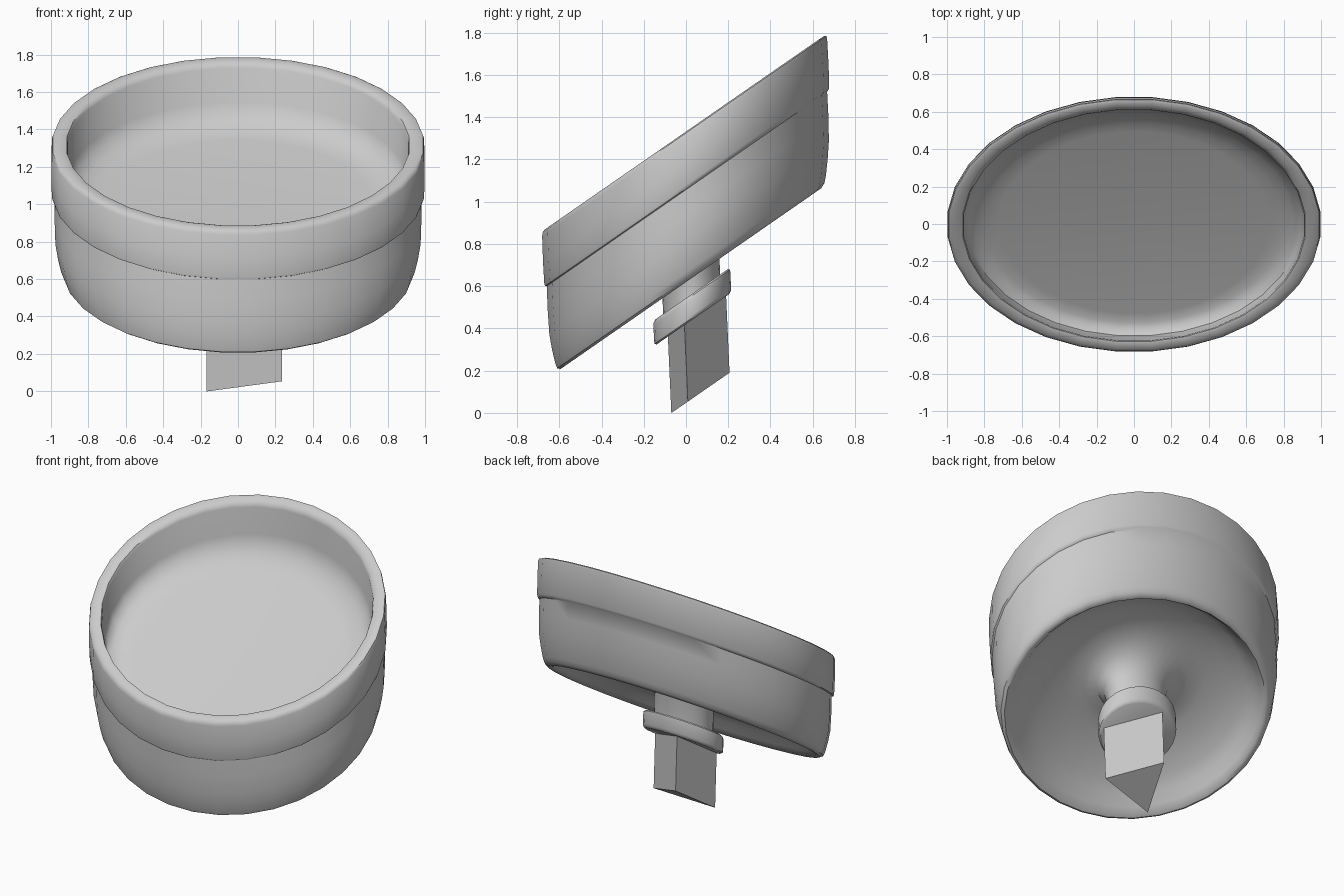
import bpy
import bmesh
import math

cube = bpy.data.objects.get("Cube")
if cube:
    bpy.data.objects.remove(cube, do_unlink=True)

grey = bpy.data.materials.new("plain grey")
grey.use_nodes = True
tone = (0.6, 0.6, 0.6, 1)
grey.diffuse_color = tone
grey.node_tree.nodes["Principled BSDF"].inputs["Base Color"].default_value = tone


def slanted(radius, angle, height):
    """Place a turned point on the squashed, slanted axis."""
    s = radius * math.sin(angle)
    return (radius * math.cos(angle),
            0.678 * s - 0.045 * (height - 1.16),
            height + 0.47 * s)


def turned(name, profile, sides, start, sharp=38):
    """Sweep (radius, height) pairs around the slanted axis."""
    bm = bmesh.new()
    rings = []
    for radius, height in profile:
        rings.append([bm.verts.new(slanted(radius, start + math.tau * i / sides, height))
                      for i in range(sides)])
    for a, b in zip(rings, rings[1:]):
        for i in range(sides):
            j = (i + 1) % sides
            bm.faces.new((a[i], a[j], b[j], b[i]))
    bmesh.ops.remove_doubles(bm, verts=bm.verts, dist=0.0001)
    bmesh.ops.recalc_face_normals(bm, faces=bm.faces)
    mesh = bpy.data.meshes.new(name)
    bm.to_mesh(mesh)
    bm.free()
    mesh.materials.append(grey)
    obj = bpy.data.objects.new(name, mesh)
    bpy.context.collection.objects.link(obj)
    bpy.ops.object.select_all(action='DESELECT')
    obj.select_set(True)
    bpy.context.view_layer.objects.active = obj
    bpy.ops.object.shade_smooth_by_angle(angle=math.radians(sharp))
    return obj


SIDES = 32
HALF = math.pi / SIDES

# Bowl: floor, inner wall, rim, raised band, body, hollow underside, flared neck
inside = [(0, 1.005), (0.72, 1.005), (0.79, 1.012), (0.85, 1.035), (0.89, 1.07), (0.908, 1.12)]
rim = [(0.913, 1.3), (0.92, 1.318), (0.94, 1.325), (0.98, 1.327), (0.995, 1.32), (1.0, 1.305)]
body = [(1.002, 1.18), (1.0, 1.08), (0.995, 1.066), (0.984, 1.06),
        (0.985, 0.95), (0.981, 0.83), (0.967, 0.75), (0.95, 0.68), (0.938, 0.65)]
underside = [(0.915, 0.636), (0.89, 0.641), (0.86, 0.668), (0.82, 0.718), (0.75, 0.765),
             (0.62, 0.81), (0.48, 0.84), (0.36, 0.843), (0.27, 0.815), (0.22, 0.765)]
neck = [(0.2, 0.7), (0.2, 0.5), (0, 0.5)]
turned("bowl", inside + rim + body + underside + neck, SIDES, HALF)

# Collar under the neck, with softened edges
turned("collar", [(0, 0.562), (0.255, 0.562), (0.267, 0.553), (0.27, 0.54),
                  (0.27, 0.465), (0.267, 0.452), (0.255, 0.443), (0, 0.443)],
       SIDES, HALF)

# Three-sided stem
turned("stem", [(0, 0.5), (0.242, 0.5), (0.242, 0.081), (0, 0.081)],
       3, math.radians(106), sharp=20)
